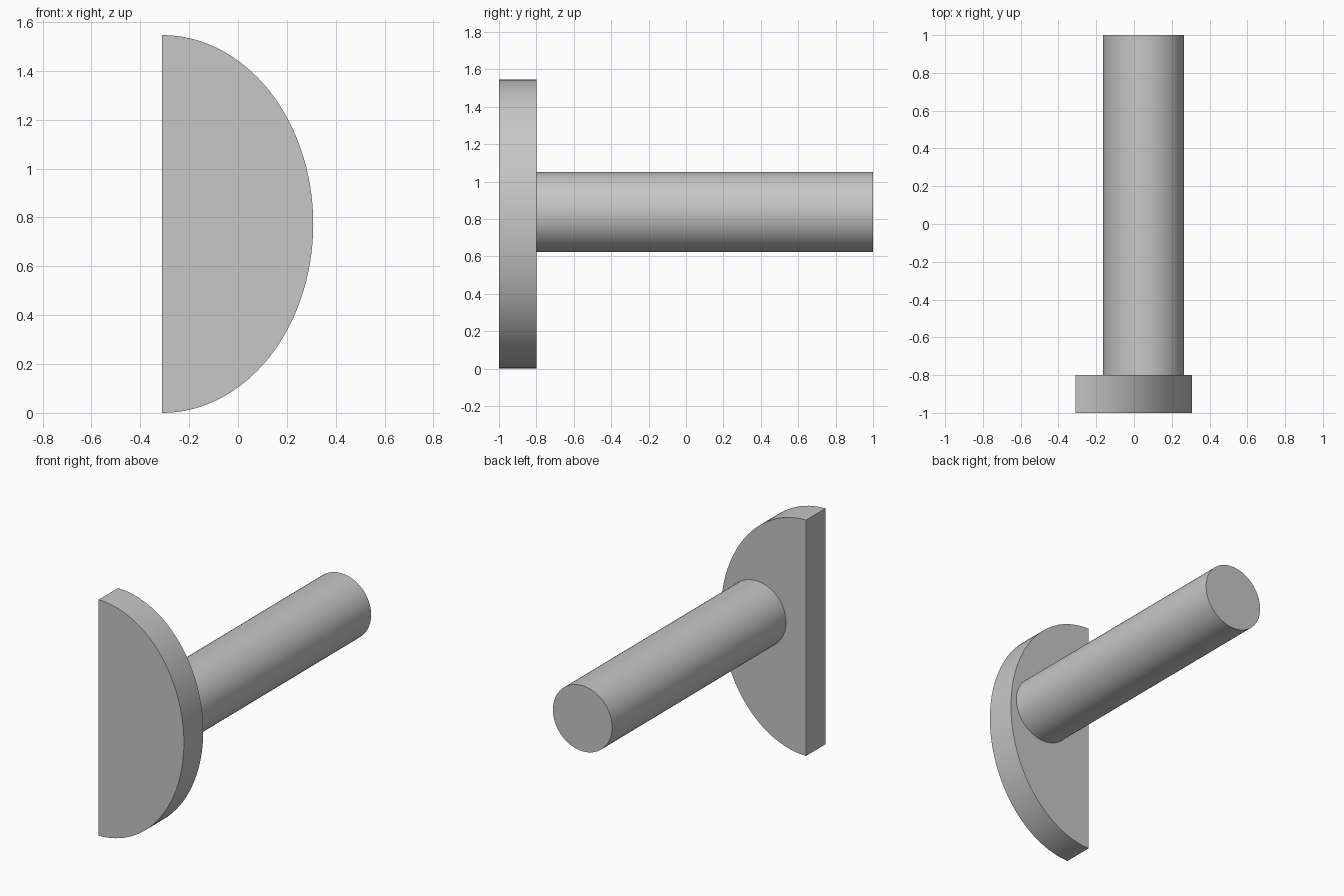
import bpy
import bmesh
from math import pi, sin, cos, radians

cube = bpy.data.objects.get("Cube")
if cube:
    bpy.data.objects.remove(cube, do_unlink=True)

# Single grey material
grey = bpy.data.materials.new("plain grey")
grey.use_nodes = True
colour = (0.57, 0.57, 0.57, 1)
grey.diffuse_color = colour
grey.node_tree.nodes["Principled BSDF"].inputs["Base Color"].default_value = colour


def prism(name, outline, y_front, y_back):
    """Extrude an (x, z) outline along y into a closed solid."""
    bm = bmesh.new()
    face = bm.faces.new([bm.verts.new((x, y_front, z)) for x, z in outline])
    result = bmesh.ops.extrude_face_region(bm, geom=[face])
    moved = [v for v in result["geom"] if isinstance(v, bmesh.types.BMVert)]
    bmesh.ops.translate(bm, verts=moved, vec=(0, y_back - y_front, 0))
    bmesh.ops.recalc_face_normals(bm, faces=bm.faces)
    mesh = bpy.data.meshes.new(name)
    bm.to_mesh(mesh)
    bm.free()
    obj = bpy.data.objects.new(name, mesh)
    bpy.context.collection.objects.link(obj)
    mesh.materials.append(grey)
    bpy.ops.object.select_all(action="DESELECT")
    obj.select_set(True)
    bpy.context.view_layer.objects.active = obj
    bpy.ops.object.shade_smooth_by_angle(angle=radians(30))
    return obj


def arc(cx, cz, rx, rz, start, end, steps):
    """Points along an elliptical arc, both ends included."""
    angles = [start + (end - start) * i / steps for i in range(steps + 1)]
    return [(cx + rx * cos(a), cz + rz * sin(a)) for a in angles]


# Half-ellipse head plate, flat edge on the right side
half_height = 0.773
prism("head_plate", arc(-0.31, half_height, 0.618, half_height, -pi / 2, pi / 2, 64), -1, -0.8)

# Round rod set into the back of the plate
radius = 0.215
prism("rod", arc(0.05, 0.837, radius, radius, 0, 2 * pi, 64)[:-1], -0.81, 1)
